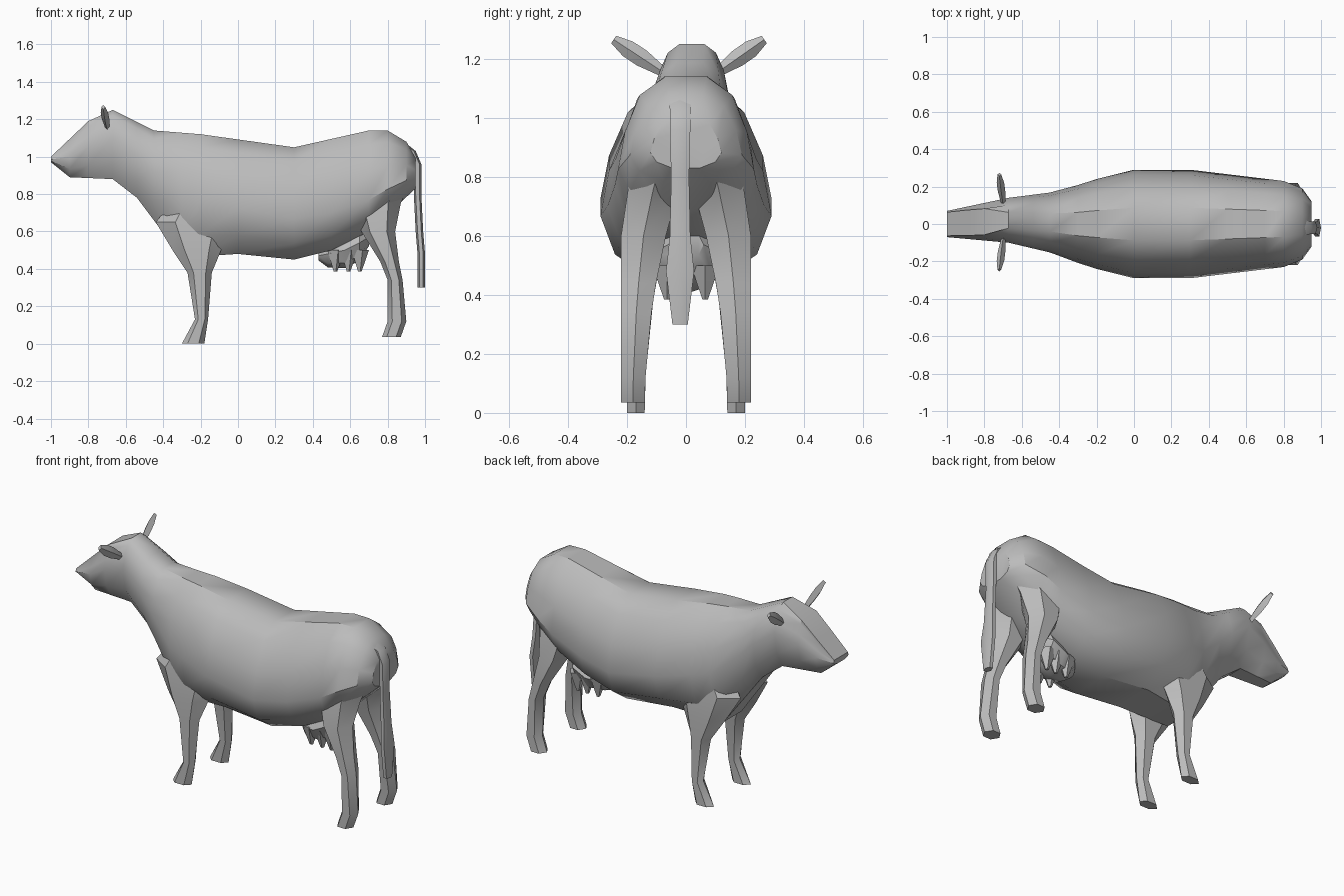
import bpy, bmesh, math
from mathutils import Vector

cube = bpy.data.objects.get("Cube")
if cube:
    bpy.data.objects.remove(cube)

hide = bpy.data.materials.new("grey_hide")
hide.use_nodes = True
grey = (.5, .5, .5, 1)
hide.diffuse_color = grey
hide.node_tree.nodes["Principled BSDF"].inputs["Base Color"].default_value = grey


def loft(name, rings):
    """Skin a list of equal-sized point rings and cap both ends."""
    bm = bmesh.new()
    loops = [[bm.verts.new(point) for point in ring] for ring in rings]
    for lower, upper in zip(loops, loops[1:]):
        for i in range(len(lower)):
            bm.faces.new((lower[i - 1], lower[i], upper[i], upper[i - 1]))
    bm.faces.new(loops[0])
    bm.faces.new(loops[-1])
    bmesh.ops.recalc_face_normals(bm, faces=bm.faces)
    mesh = bpy.data.meshes.new(name)
    bm.to_mesh(mesh)
    bm.free()
    mesh.materials.append(hide)
    part = bpy.data.objects.new(name, mesh)
    bpy.context.collection.objects.link(part)
    bpy.ops.object.select_all(action='DESELECT')
    part.select_set(True)
    bpy.context.view_layer.objects.active = part
    bpy.ops.object.shade_smooth_by_angle(angle=math.radians(35))


def oval(centre, half_u, half_v, sides=6):
    """Ring of points around a centre, spanned by two half-axes."""
    angles = [math.tau * k / sides for k in range(sides)]
    return [Vector(centre) + Vector(half_u) * math.cos(a) + Vector(half_v) * math.sin(a)
            for a in angles]


def along(line, x):
    """Height of a polyline at x, held level past its ends."""
    if x <= line[0][0]:
        return line[0][1]
    for (left, start), (right, end) in zip(line, line[1:]):
        if x <= right:
            return start + (end - start) * (x - left) / (right - left)
    return line[-1][1]


# Body outlines from muzzle to rump
back_line = [(-1, 1), (-.8, 1.19), (-.67, 1.25), (-.45, 1.14), (-.2, 1.12),
             (.3, 1.05), (.7, 1.14), (.8, 1.14), (.9, 1.08), (.95, 1)]
belly_line = [(-1, .97), (-.9, .89), (-.67, .88), (-.54, .78), (-.3, .46), (0, .48),
              (.3, .45), (.5, .5), (.7, .6), (.95, .83)]
half_width = [(-1, .07), (-.67, .12), (-.45, .16), (-.2, .24), (0, .29),
              (.3, .29), (.8, .23), (.9, .19), (.95, .12)]
widest_level = [(-1, .5), (-.67, .6), (0, .4), (.8, .3)]
head_turn = [(-1, 0), (-.67, .02), (-.3, 0)]
flat_top = [(-1, .9), (-.8, .7), (-.67, .35), (-.45, .3)]

# Half cross-section: share of the width, share of the rise or drop
half_section = [(.3, 1), (.68, .8), (.9, .4), (1, 0), (.83, -.6), (.4, -1)]


def body_ring(x):
    top, bottom = along(back_line, x), along(belly_line, x)
    width, turn = along(half_width, x), along(head_turn, x)
    middle = bottom + (top - bottom) * along(widest_level, x)
    half = []
    for across, rise in half_section:
        reach = top - middle if rise > 0 else middle - bottom
        share = max(across, along(flat_top, x)) if rise > 0 else across
        half.append((width * share, middle + rise * reach))
    return ([(x, turn + y, z) for y, z in half]
            + [(x, turn - y, z) for y, z in reversed(half)])


stations = sorted({x for line in (back_line, belly_line, half_width) for x, _ in line})
loft("body", [body_ring(x) for x in stations])


def leg(name, side, reach, levels):
    """Leg from hoof to hip, sunk into the body; each level is height, front and back."""
    rings = []
    for z, front, back in levels:
        inner, outer = .14 - .2 * z * z, reach - .15 * max(0, z - .6)
        centre = ((front + back) / 2, side * (inner + outer) / 2, z)
        depth, girth = (back - front) / 2, (outer - inner) / math.sqrt(3)
        rings.append(oval(centre, (depth, 0, 0), (0, girth, 0)))
    loft(name, rings)


def ear(name, side):
    """Leaf shape rising outwards from the head."""
    root = Vector((-.7, side * .1 + .015, 1.16))
    tip = Vector((-.72, side * .255 + .01, 1.265))
    blade = (tip - root).cross(Vector((side, 0, 0))).normalized() * .03
    loft(name, [oval(root.lerp(tip, share), (.02 * size, 0, 0), blade * size, sides=4)
                for share, size in ((0, .6), (.4, 1), (.7, 1), (1, .5))])


def teat(name, x, y):
    """Small cone pointing down from the udder."""
    loft(name, [oval((x, y, z), (radius, 0, 0), (0, radius, 0), sides=5)
                for z, radius in ((.5, .05), (.44, .03), (.385, .01))])


for label, side in (("left", -1), ("right", 1)):
    leg("front_leg_" + label, side, .2, [
        (0, -.3, -.18), (.13, -.23, -.16), (.38, -.27, -.14),
        (.5, -.35, -.09), (.65, -.44, -.02), (.82, -.3, -.1)])
    leg("hind_leg_" + label, side, .22, [
        (.035, .77, .87), (.12, .8, .9), (.34, .8, .88), (.44, .76, .86),
        (.6, .66, .84), (.75, .6, .87), (.87, .66, .92)])
    ear("ear_" + label, side)
    for place, x in (("front", .52), ("middle", .59), ("rear", .65)):
        teat("teat_" + place + "_" + label, x, side * .065)

# Udder, a pouch hanging between the thighs
loft("udder", [oval((x, 0, z), (0, width, 0), (0, 0, .8 * width), sides=8)
               for x, z, width in ((.43, .47, .03), (.48, .48, .09), (.57, .5, .12),
                                   (.65, .54, .12), (.7, .57, .06))])

# Tail ribbon ending in a tuft
loft("tail", [oval((x, -.02, z), (.02, 0, 0), (0, width, 0))
              for x, z, width in ((.88, 1.07, .05), (.93, 1.03, .04), (.96, .96, .04),
                                  (.96, .8, .035), (.97, .6, .04), (.98, .48, .055),
                                  (.98, .3, .03))])
